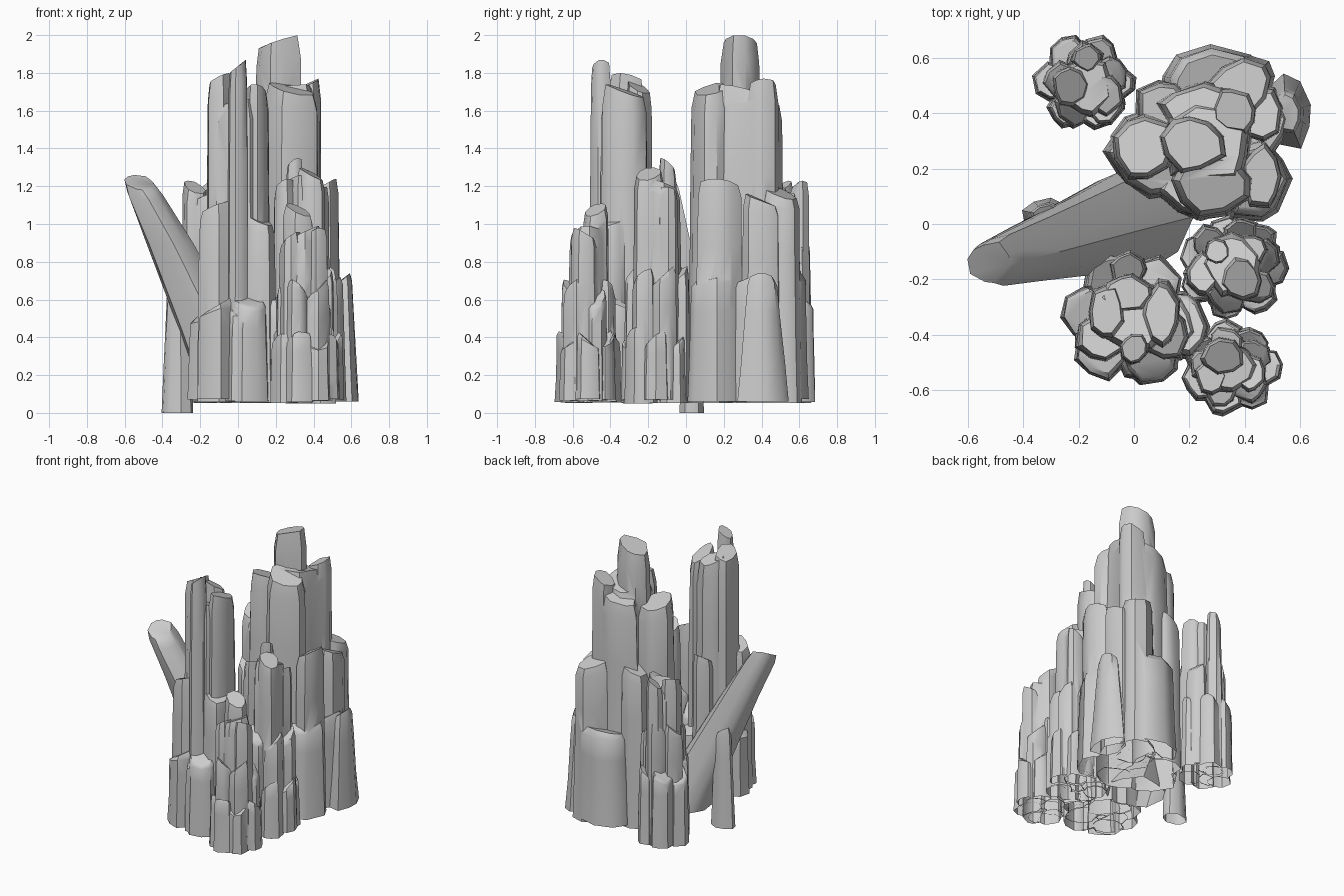
import bpy, bmesh, math, random

cube = bpy.data.objects.get("Cube")
if cube:
    bpy.data.objects.remove(cube)

rng = random.Random(7)
stone = bpy.data.materials.new("grey stone")
stone.use_nodes = True
GREY = (0.6, 0.6, 0.6, 1)
stone.diffuse_color = GREY
stone.node_tree.nodes["Principled BSDF"].inputs["Base Color"].default_value = GREY

# Profile of a stone column: height fraction and width factor
PROFILE = [(0, 1.08), (0.3, 1.03), (0.7, 0.98), (0.94, 0.94), (1, 0.8)]


def column(bm, x, y, rx, ry, top, foot=None, sides=9, lean=(0, 0), taper=1.0,
           jag=0.035):
    """Craggy column: fluted cross-section, slanted broken top."""
    if foot is None:
        foot = rng.uniform(0.05, 0.075)
    turn = rng.uniform(0, math.tau)
    flutes = [(turn + math.tau * (i + rng.uniform(-0.25, 0.25)) / sides,
               rng.uniform(0.88, 1.1)) for i in range(sides)]
    slope = rng.uniform(0, math.tau)
    rings = []
    for t, width in PROFILE:
        width *= 1 + (taper - 1) * t
        ring = []
        for angle, flute in flutes:
            r = width * flute * rng.uniform(0.97, 1.03)
            # Height breaks away only near the top, never above it
            drop = jag * (1 - math.cos(angle - slope)) * t ** 4
            ring.append(bm.verts.new((x + lean[0] * t + rx * r * math.cos(angle),
                                      y + lean[1] * t + ry * r * math.sin(angle),
                                      foot + (top - foot) * t - drop)))
        rings.append(ring)
    for low, high in zip(rings, rings[1:]):
        for i in range(sides):
            j = (i + 1) % sides
            bm.faces.new((low[i], low[j], high[j], high[i]))
    bm.faces.new(rings[-1])
    bm.faces.new(rings[0][::-1])


def ring_of_columns(bm, x, y, rx, ry, size, top, count, start=0.0):
    """Tier of shorter columns packed around a core."""
    for i in range(count):
        a = start + math.tau * i / count
        column(bm, x + rx * math.cos(a), y + ry * math.sin(a), size, size,
               top * rng.uniform(0.93, 1.03), sides=8, jag=0.05)


def make_object(name, bm):
    mesh = bpy.data.meshes.new(name)
    bm.to_mesh(mesh)
    bm.free()
    mesh.materials.append(stone)
    obj = bpy.data.objects.new(name, mesh)
    bpy.context.collection.objects.link(obj)
    bpy.ops.object.select_all(action="DESELECT")
    obj.select_set(True)
    bpy.context.view_layer.objects.active = obj
    return obj


def finish(obj):
    """Open the underside and shade the stone."""
    bm = bmesh.new()
    bm.from_mesh(obj.data)
    bm.normal_update()
    under = [f for f in bm.faces if f.normal.z < -0.9]
    bmesh.ops.delete(bm, geom=under, context="FACES")
    bm.to_mesh(obj.data)
    bm.free()
    bpy.ops.object.shade_smooth_by_angle(angle=math.radians(40))


def cluster(name, columns, tiers=()):
    """Fuse a core and its neighbours into one shell."""
    rest = bmesh.new()
    for c in columns[1:]:
        column(rest, *c)
    for tier in tiers:
        ring_of_columns(rest, *tier)
    helper = make_object(name + "_helper", rest)
    core = bmesh.new()
    column(core, *columns[0])
    obj = make_object(name, core)
    fuse = obj.modifiers.new("fuse", "BOOLEAN")
    fuse.operation = "UNION"
    fuse.solver = "EXACT"
    fuse.use_self = True
    fuse.object = helper
    bpy.ops.object.modifier_apply(modifier=fuse.name)
    bpy.data.objects.remove(helper)
    finish(obj)


# Main tower: tall crown, shoulders, then the broad lower masses
cluster("main_tower", [
    (.27, .30, .17, .17, 1.74),
    (.21, .29, .13, .11, 2.0),
    (.28, .14, .15, .12, 1.75),
    (.36, .41, .09, .09, 1.77),
    (.24, .41, .15, .10, 1.68),
    (.04, .28, .12, .12, 1.64),
    (.39, .50, .12, .10, 1.2),
    (.46, .17, .075, .12, 1.24),
    (.45, .40, .09, .11, 1.16),
    (.11, .42, .11, .10, 1.2),
    (.30, .50, .20, .15, .74),
    (.44, .16, .12, .15, .76),
    (.08, .24, .17, .15, .78),
    (.46, .37, .10, .14, .72),
    (.24, .13, .16, .11, .74),
])

# Front tower: split crown above two tiers
cluster("front_tower", [
    (0, -.34, .14, .13, 1.66),
    (-.10, -.31, .07, .10, 1.8),
    (0, -.45, .06, .055, 1.87),
    (.10, -.33, .07, .12, 1.74),
    (-.03, -.25, .10, .07, 1.76),
    (-.11, -.41, .10, .09, 1.12),
    (.11, -.40, .09, .10, 1.06),
    (-.02, -.165, .07, .065, 1.08),
    (.18, -.36, .08, .12, .6),
    (.06, -.49, .10, .09, .63),
], [(-.02, -.34, .14, .14, .105, .62, 6, .9)])

# Side stack
cluster("side_stack", [
    (.35, -.14, .11, .12, 1.26),
    (.30, -.10, .05, .05, 1.35),
    (.39, -.20, .08, .08, 1.3),
    (.25, -.18, .06, .08, 1.24),
    (.42, -.09, .06, .06, 1.2),
], [(.36, -.15, .11, .11, .07, .8, 6, .3), (.36, -.16, .13, .12, .07, .44, 7)])

# Front corner stack
cluster("front_corner_stack", [
    (.35, -.52, .10, .10, .99),
    (.32, -.48, .08, .07, 1.11),
    (.42, -.54, .06, .07, .98),
    (.28, -.55, .06, .07, .96),
], [(.35, -.52, .09, .09, .065, .7, 5, .5), (.35, -.52, .11, .10, .07, .45, 7)])

# Back corner stack
cluster("back_corner_stack", [
    (-.17, .50, .10, .11, 1.18),
    (-.17, .60, .055, .055, 1.23),
    (-.23, .50, .065, .08, 1.23),
    (-.10, .47, .065, .08, 1.2),
], [(-.17, .50, .09, .09, .07, .92, 5, .4), (-.18, .51, .11, .11, .07, .64, 6)])

# Free-standing spires and the leaning shard
for name, place, shape in (
        ("right_spire", (.55, .40, .085, .125, .74), dict(foot=.06, taper=.65)),
        ("left_spire", (-.315, .03, .08, .065, .71), dict(foot=0, taper=.75)),
        ("leaning_shard", (.02, .03, .19, .175, 1.26),
         dict(foot=.08, sides=10, lean=(-.54, -.17), taper=.52, jag=.04))):
    bm = bmesh.new()
    column(bm, *place, **shape)
    finish(make_object(name, bm))
